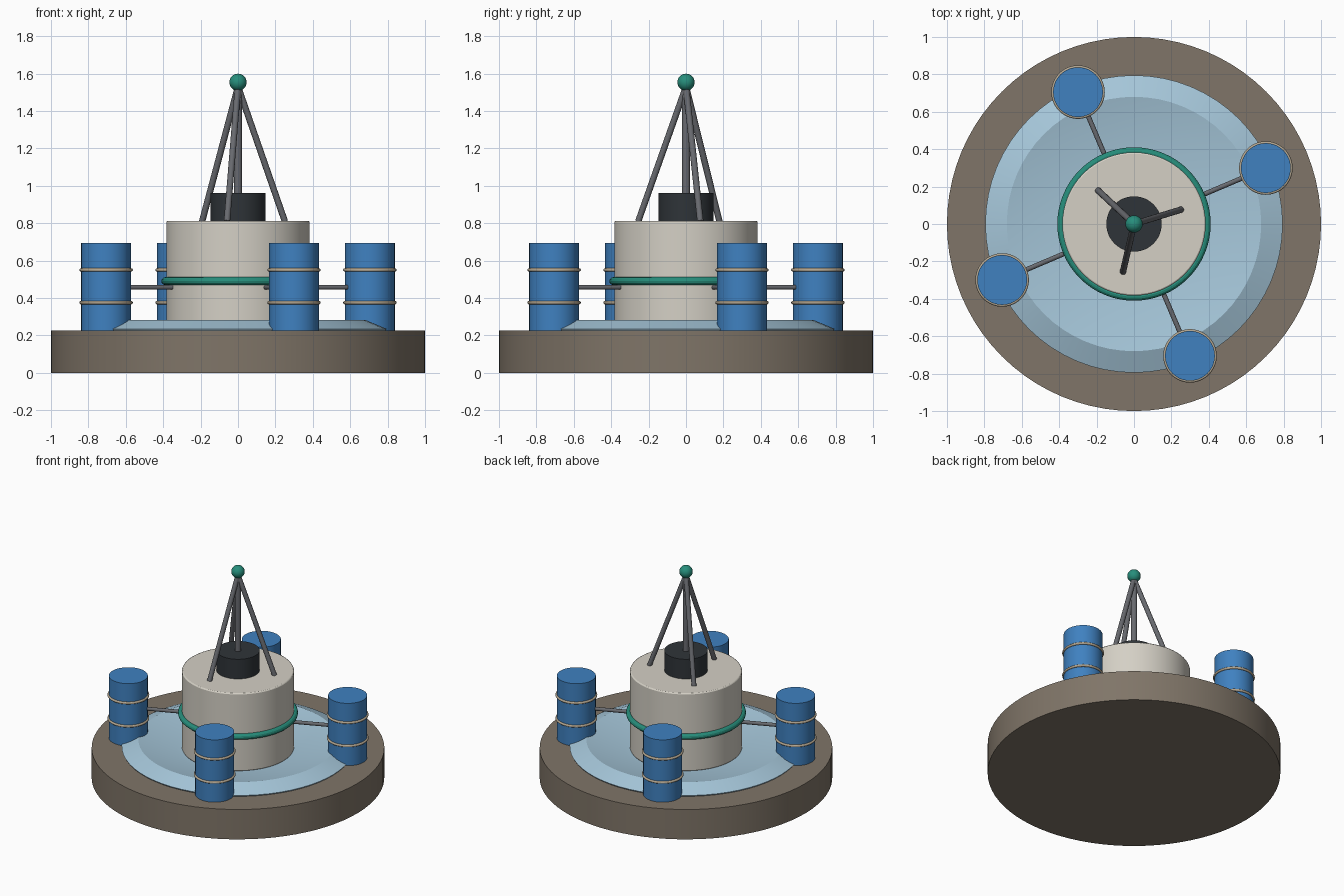
import bpy, bmesh, math
from mathutils import Vector

cube = bpy.data.objects.get("Cube")
if cube:
    bpy.data.objects.remove(cube, do_unlink=True)


def material(name, rgb):
    m = bpy.data.materials.new(name)
    m.use_nodes = True
    m.diffuse_color = (*rgb, 1)
    m.node_tree.nodes["Principled BSDF"].inputs["Base Color"].default_value = (*rgb, 1)
    return m


BROWN = material("brown stone", (0.215, 0.178, 0.138))
PALE = material("pale blue", (0.38, 0.57, 0.70))
CREAM = material("warm white", (0.66, 0.63, 0.56))
TEAL = material("teal", (0.02, 0.27, 0.20))
BLACK = material("charcoal", (0.028, 0.034, 0.04))
STEEL = material("steel grey", (0.14, 0.145, 0.16))
BLUE = material("drum blue", (0.05, 0.22, 0.53))
TAN = material("hoop tan", (0.45, 0.38, 0.28))


def finish(obj, name, mat):
    obj.name = name
    obj.data.materials.append(mat)
    bpy.context.view_layer.objects.active = obj
    bpy.ops.object.select_all(action="DESELECT")
    obj.select_set(True)
    bpy.ops.object.shade_smooth_by_angle(angle=math.radians(25))
    return obj


def rod(name, mat, start, end, radius, sides=16):
    a, b = Vector(start), Vector(end)
    bpy.ops.mesh.primitive_cylinder_add(vertices=sides, radius=radius, depth=(b - a).length,
                                        location=(a + b) / 2)
    obj = bpy.context.object
    obj.rotation_euler = (b - a).to_track_quat("Z", "Y").to_euler()
    return finish(obj, name, mat)


def drum(name, mat, x, y, radius, low, high, sides=64):
    return rod(name, mat, (x, y, low), (x, y, high), radius, sides)


def hoop(name, mat, x, y, z, major, minor):
    bpy.ops.mesh.primitive_torus_add(major_segments=64, minor_segments=12, major_radius=major,
                                     minor_radius=minor, location=(x, y, z))
    return finish(bpy.context.object, name, mat)


def lathe(name, mat, profile):
    bm = bmesh.new()
    verts = [bm.verts.new((r, 0, z)) for r, z in profile]
    edges = [bm.edges.new(pair) for pair in zip(verts, verts[1:])]
    bmesh.ops.spin(bm, geom=verts + edges, cent=(0, 0, 0), axis=(0, 0, 1),
                   angle=math.tau, steps=64)
    bmesh.ops.remove_doubles(bm, verts=bm.verts, dist=0.0005)
    bmesh.ops.recalc_face_normals(bm, faces=bm.faces)
    mesh = bpy.data.meshes.new(name)
    bm.to_mesh(mesh)
    bm.free()
    obj = bpy.data.objects.new(name, mesh)
    bpy.context.collection.objects.link(obj)
    finish(obj, name, mat)
    # low ridge: keep both slopes distinct
    bpy.ops.object.shade_smooth_by_angle(angle=math.radians(12))
    return obj


# Base and shallow dish
BASE = 0.225
drum("base", BROWN, 0, 0, 1.0, 0, BASE, 80)
lathe("dish", PALE, [(0.35, 0.227), (0.42, 0.229), (0.68, 0.283), (0.795, 0.235), (0.79, 0.226),
                     (0.35, 0.227)])

# Central body, collar and cap
body = drum("body", CREAM, 0, 0, 0.383, BASE, 0.812)
bevel = body.modifiers.new("soft edge", "BEVEL")
bevel.width, bevel.segments, bevel.limit_method = 0.008, 2, "ANGLE"
hoop("collar", TEAL, 0, 0, 0.49, 0.389, 0.021)
drum("cap", BLACK, 0, 0, 0.148, 0.80, 0.96, 48)

# Mast with tripod and ball
rod("mast", STEEL, (0, 0, 0.95), (0, 0, 1.54), 0.022)
for i in range(3):
    a = math.radians(17 + 120 * i)
    rod(f"tripod_leg_{i + 1}", STEEL, (0.262 * math.cos(a), 0.262 * math.sin(a), 0.81),
        (0, 0, 1.53), 0.017)
bpy.ops.mesh.primitive_uv_sphere_add(segments=32, ring_count=16, radius=0.046,
                                     location=(0, 0, 1.553))
finish(bpy.context.object, "mast_ball", TEAL)

# Four drums with hoops and struts
for i in range(4):
    a = math.radians(23 + 90 * i)
    c, s = math.cos(a), math.sin(a)
    x, y = 0.766 * c, 0.766 * s
    drum(f"drum_{i + 1}", BLUE, x, y, 0.133, BASE, 0.695, 48)
    for label, z in (("lower", 0.375), ("upper", 0.55)):
        hoop(f"drum_{i + 1}_{label}_hoop", TAN, x, y, z, 0.134, 0.009)
    rod(f"strut_{i + 1}", STEEL, (0.36 * c, 0.36 * s, 0.457), (0.65 * c, 0.65 * s, 0.457), 0.013)
